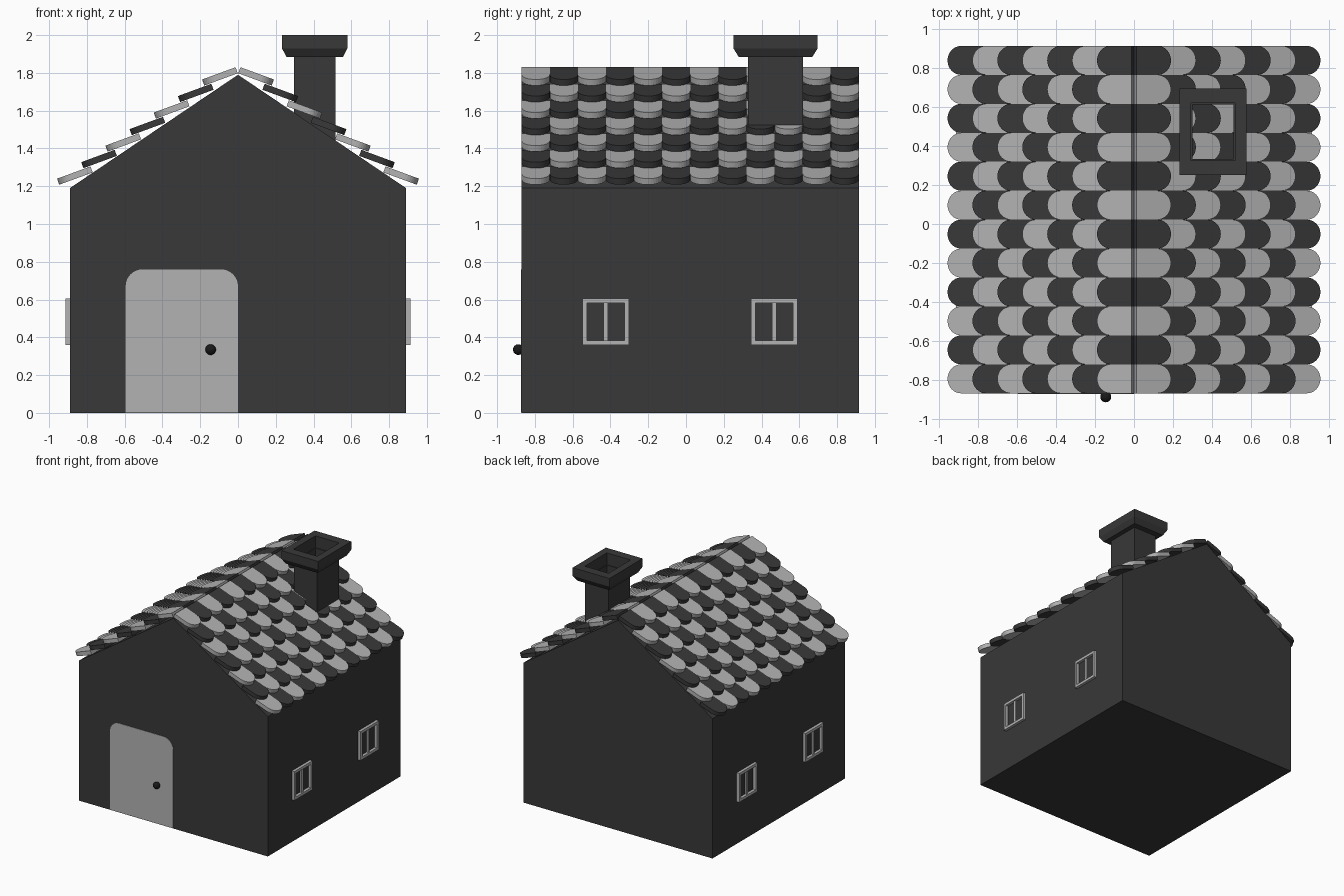
import bpy, bmesh, math
from mathutils import Vector

if "Cube" in bpy.data.objects:
    bpy.data.objects.remove(bpy.data.objects["Cube"])


def material(name, v):
    m = bpy.data.materials.new(name)
    m.diffuse_color = (v, v, v, 1)
    m.use_nodes = True
    m.node_tree.nodes["Principled BSDF"].inputs["Base Color"].default_value = m.diffuse_color
    return m


LIGHT, DARK, BLACK = material("light", 0.45), material("dark", 0.04), material("black", 0.01)
Y0, Y1 = -0.87, 0.915          # front and back walls


def finish(name, bm, mat, mirror=False):
    bmesh.ops.recalc_face_normals(bm, faces=bm.faces)
    me = bpy.data.meshes.new(name)
    bm.to_mesh(me)
    bm.free()
    me.materials.append(mat)
    ob = bpy.data.objects.new(name, me)
    bpy.context.collection.objects.link(ob)
    if mirror:
        ob.modifiers.new("mirror", 'MIRROR').use_mirror_merge = False
    return ob


def prism(bm, points, offset):
    """Extrude a closed outline by an offset vector."""
    face = bm.faces.new([bm.verts.new(p) for p in points])
    ext = bmesh.ops.extrude_face_region(bm, geom=[face], use_keep_orig=True)
    bmesh.ops.translate(bm, vec=offset,
                        verts=[g for g in ext["geom"] if isinstance(g, bmesh.types.BMVert)])


def box(bm, lo, hi):
    prism(bm, [(lo[0], lo[1], lo[2]), (hi[0], lo[1], lo[2]),
               (hi[0], hi[1], lo[2]), (lo[0], hi[1], lo[2])], (0, 0, hi[2] - lo[2]))


def ring(bm, loops, place):
    """Rectangular hollow ring from (half_a, half_b, height) loops."""
    rows = [[bm.verts.new(place(sa * a, sb * b, h))
             for sa, sb in ((-1, -1), (1, -1), (1, 1), (-1, 1))] for a, b, h in loops]
    for r, s in zip(rows, rows[1:] + rows[:1]):
        for i in range(4):
            j = (i + 1) % 4
            bm.faces.new((r[i], r[j], s[j], s[i]))


# House body: gabled profile
bm = bmesh.new()
prism(bm, [(x, Y0, z) for x, z in
           ((-0.89, 0), (0.89, 0), (0.89, 1.19), (0, 1.79), (-0.89, 1.19))], (0, Y1 - Y0, 0))
finish("house_body", bm, DARK)

# Roof tiles: round-ended slabs in a checker pattern, mirrored over the ridge
ROWS, COLS, SEG = 7, 12, 16
W = (Y1 - Y0) / COLS
R, THICK, LENGTH, TILT = W / 2, 0.034, 0.1886, math.radians(20.2)
down = Vector((math.cos(TILT), 0, -math.sin(TILT)))
inward = Vector((-math.sin(TILT), 0, -math.cos(TILT))) * THICK
outline = [(0, -R)] + [(LENGTH - R + R * math.cos(a), R * math.sin(a)) for a in
                       (math.pi * (k / SEG - 0.5) for k in range(SEG + 1))] + [(0, R)]
for parity, name, mat in ((0, "light_roof_tiles", LIGHT), (1, "dark_roof_tiles", DARK)):
    bm = bmesh.new()
    for row in range(ROWS):
        for col in range(COLS):
            if (row + col) % 2 == parity:
                o = Vector((0.013 + 0.128 * row, Y0 + W * (col + 0.5), 1.83 - 0.0875 * row))
                prism(bm, [o + down * d + Vector((0, y, 0)) for d, y in outline], inward)
    finish(name, bm, mat, mirror=True)

# Chimney: open shaft with a flared, hollow cap
bm = bmesh.new()
ring(bm, [(0.11, 0.146, 1.42), (0.11, 0.146, 1.885), (0.15, 0.195, 1.885), (0.173, 0.223, 1.93),
          (0.173, 0.223, 2.0), (0.112, 0.148, 2.0), (0.112, 0.148, 1.90), (0.105, 0.141, 1.90),
          (0.105, 0.141, 1.42)],
     lambda a, b, h: (0.406 + a, 0.474 + b, h))
finish("chimney", bm, DARK)

# Door with rounded top corners
bm = bmesh.new()
r = 0.09
door = [(-0.595, 0.002), (0, 0.002)]
for cx, start in ((-r, 0), (-0.595 + r, 90)):
    for k in range(9):
        a = math.radians(start + 90 * k / 8)
        door.append((cx + r * math.cos(a), 0.76 - r + r * math.sin(a)))
prism(bm, [(x, Y0 - 0.003, z) for x, z in door], (0, 0.02, 0))
finish("door", bm, LIGHT)

# Door knob
bm = bmesh.new()
bmesh.ops.create_uvsphere(bm, u_segments=32, v_segments=16, radius=0.028)
bmesh.ops.translate(bm, verts=bm.verts, vec=(-0.145, -0.888, 0.335))
finish("door_knob", bm, BLACK)

# Windows: frame and centre bar, two per side, mirrored
bm = bmesh.new()
for cy in (-0.425, 0.467):
    ring(bm, [(0.122, 0.123, 0.88), (0.122, 0.123, 0.914), (0.1, 0.1, 0.914), (0.1, 0.1, 0.88)],
         lambda a, b, h: (h, cy + a, 0.482 + b))
    box(bm, (0.88, cy - 0.011, 0.382), (0.905, cy + 0.011, 0.582))
finish("window_frames", bm, LIGHT, mirror=True)
